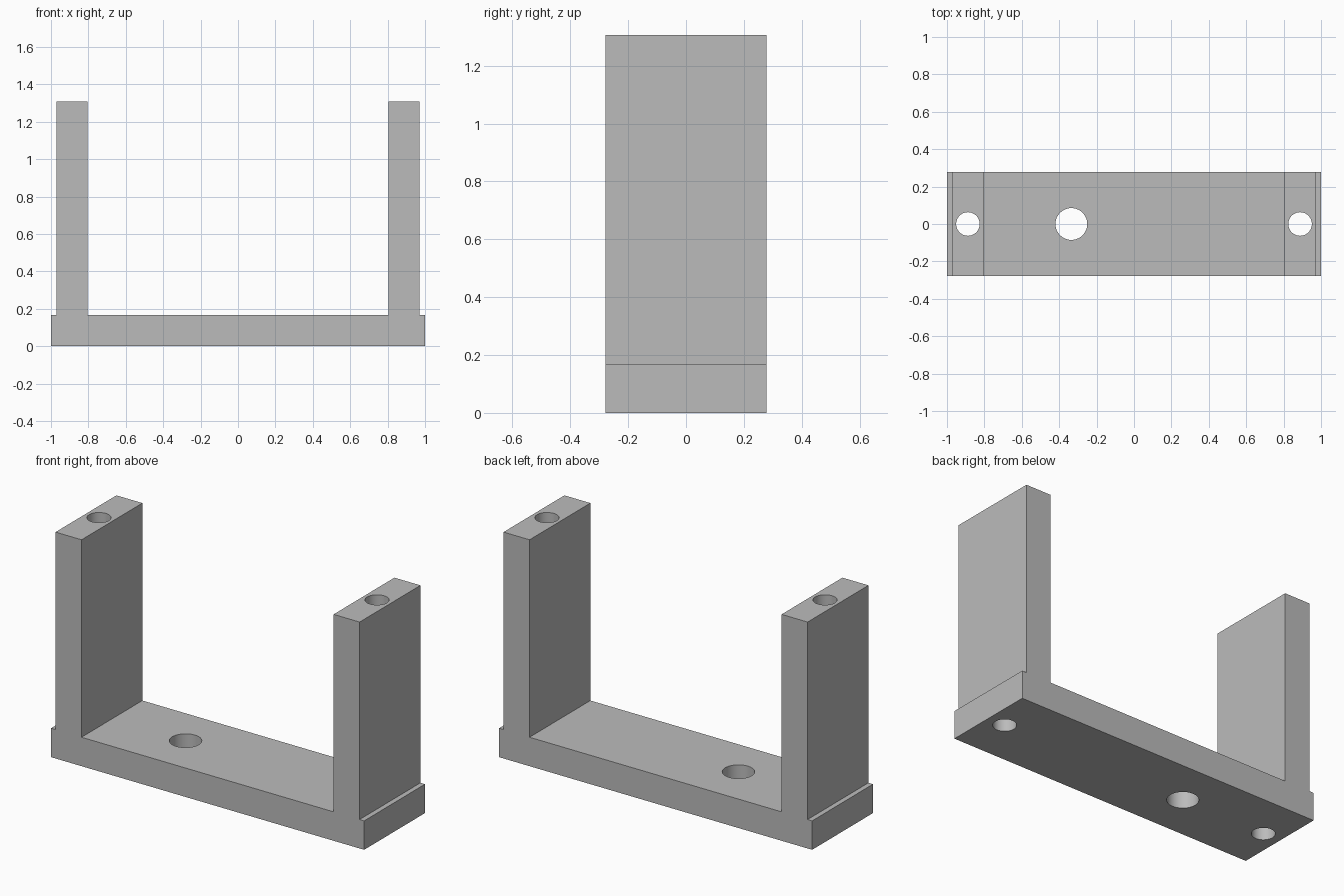
import bpy
import bmesh

cube = bpy.data.objects.get("Cube")
if cube:
    bpy.data.objects.remove(cube, do_unlink=True)

DEPTH = 0.555
BASE_TOP, ARM_TOP = 0.167, 1.307
ARM_IN, ARM_OUT = 0.805, 0.971

# Plain grey material
grey = bpy.data.materials.new("grey")
grey.use_nodes = True
colour = (0.5, 0.5, 0.5, 1)
grey.diffuse_color = colour
grey.node_tree.nodes["Principled BSDF"].inputs["Base Color"].default_value = colour

# U-shaped bracket: half profile mirrored, then extruded front to back
half = [(1, 0), (1, BASE_TOP), (ARM_OUT, BASE_TOP), (ARM_OUT, ARM_TOP),
        (ARM_IN, ARM_TOP), (ARM_IN, BASE_TOP)]
profile = half + [(-x, z) for x, z in reversed(half)]
bm = bmesh.new()
face = bm.faces.new([bm.verts.new((x, -DEPTH / 2, z)) for x, z in profile])
ext = bmesh.ops.extrude_face_region(bm, geom=[face])
verts = [v for v in ext["geom"] if isinstance(v, bmesh.types.BMVert)]
bmesh.ops.translate(bm, verts=verts, vec=(0, DEPTH, 0))
bmesh.ops.recalc_face_normals(bm, faces=bm.faces)
mesh = bpy.data.meshes.new("bracket")
bm.to_mesh(mesh)
bm.free()
mesh.materials.append(grey)
bracket = bpy.data.objects.new("bracket", mesh)
bpy.context.collection.objects.link(bracket)


def drill(x, radius):
    """Cut a vertical through hole in the bracket."""
    bpy.ops.mesh.primitive_cylinder_add(vertices=48, radius=radius, depth=4,
                                        location=(x, 0, 0))
    cutter = bpy.context.object
    cutter.name = "hole_cutter"
    cutter.hide_render = True
    cutter.data.materials.append(grey)
    bpy.ops.object.select_all(action="DESELECT")
    bpy.context.view_layer.objects.active = bracket
    bracket.select_set(True)
    mod = bracket.modifiers.new("hole", "BOOLEAN")
    mod.operation = "DIFFERENCE"
    mod.solver = "EXACT"
    mod.object = cutter
    bpy.ops.object.modifier_apply(modifier=mod.name)
    bpy.data.objects.remove(cutter, do_unlink=True)


# Long holes down both arms, and the off-centre hole in the base
for side in (-1, 1):
    drill(side * 0.888, 0.063)
drill(-0.335, 0.085)

bpy.ops.object.shade_smooth_by_angle()
